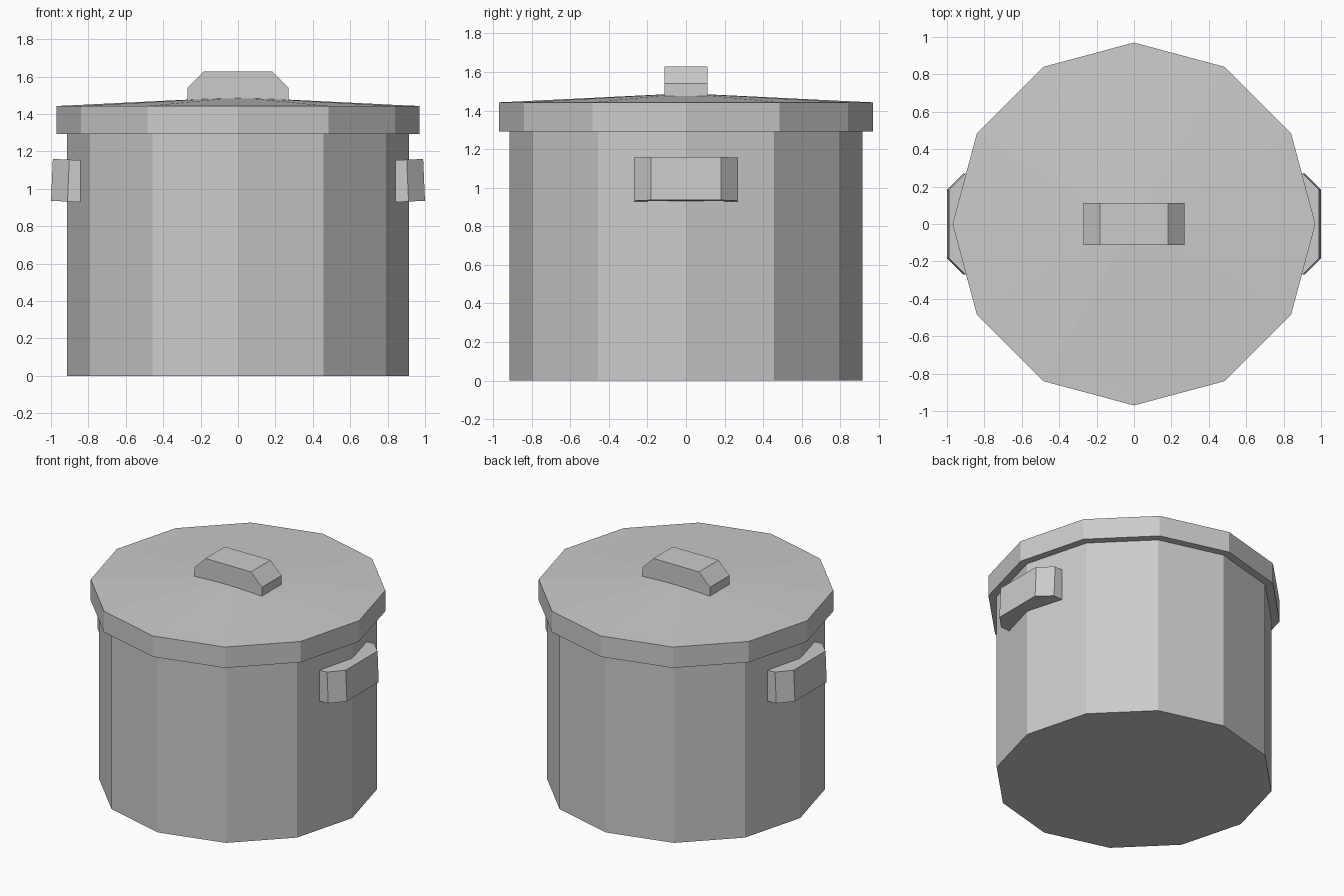
import bpy, bmesh, math
from mathutils import Matrix, Vector

if "Cube" in bpy.data.objects:
    bpy.data.objects.remove(bpy.data.objects["Cube"])

SIDES = 12


def finish(name, bm):
    bmesh.ops.recalc_face_normals(bm, faces=bm.faces)
    mesh = bpy.data.meshes.new(name)
    bm.to_mesh(mesh)
    bm.free()
    obj = bpy.data.objects.new(name, mesh)
    bpy.context.collection.objects.link(obj)
    return obj


def lathe(name, profile, peak=None):
    """Closed 12-sided turned part from (radius, z) points, optional apex."""
    bm = bmesh.new()
    rings = []
    for r, z in profile:
        rings.append([bm.verts.new((r * math.cos(i * math.tau / SIDES),
                                    r * math.sin(i * math.tau / SIDES), z))
                      for i in range(SIDES)])
    for a, b in zip(rings, rings[1:]):
        for i in range(SIDES):
            j = (i + 1) % SIDES
            bm.faces.new((a[i], a[j], b[j], b[i]))
    bm.faces.new(rings[0][::-1])
    top = rings[-1]
    if peak is None:
        bm.faces.new(top)
    else:
        apex = bm.verts.new((0, 0, peak))
        for i in range(SIDES):
            bm.faces.new((top[i], top[(i + 1) % SIDES], apex))
    return finish(name, bm)


def handle(name, matrix):
    """Chamfered grip: length along x, width along y, rising along z."""
    outline = [(-0.27, -0.005), (0.27, -0.005), (0.27, 0.07),
               (0.182, 0.158), (-0.182, 0.158), (-0.27, 0.07)]
    bm = bmesh.new()
    face = bm.faces.new([bm.verts.new((x, -0.112, z)) for x, z in outline])
    new = bmesh.ops.extrude_face_region(bm, geom=[face])["geom"]
    bmesh.ops.translate(bm, vec=(0, 0.224, 0),
                        verts=[v for v in new if isinstance(v, bmesh.types.BMVert)])
    bm.transform(matrix)
    return finish(name, bm)


# Pot body
lathe("pot_body", [(0.915, 0), (0.915, 1.30)])

# Lid with overhanging rim and shallow raised top
lathe("lid", [(0.97, 1.292), (0.97, 1.443), (0.88, 1.447)], peak=1.49)

# Lid handle
handle("lid_handle", Matrix.Translation((0, 0, 1.47)))

# Side handles, leaning very slightly outwards at the bottom
side = Matrix(((0, 0, 1, 0), (1, 0, 0, 0), (0, 1, 0, 0), (0, 0, 0, 1)))
tilt = Matrix.Rotation(math.radians(-2.5), 4, 'Y')
place = Matrix.Translation(Vector((0.837, 0, 1.041)))
for name, turn in (("right_handle", 0), ("left_handle", math.pi)):
    handle(name, Matrix.Rotation(turn, 4, 'Z') @ place @ tilt @ side)
